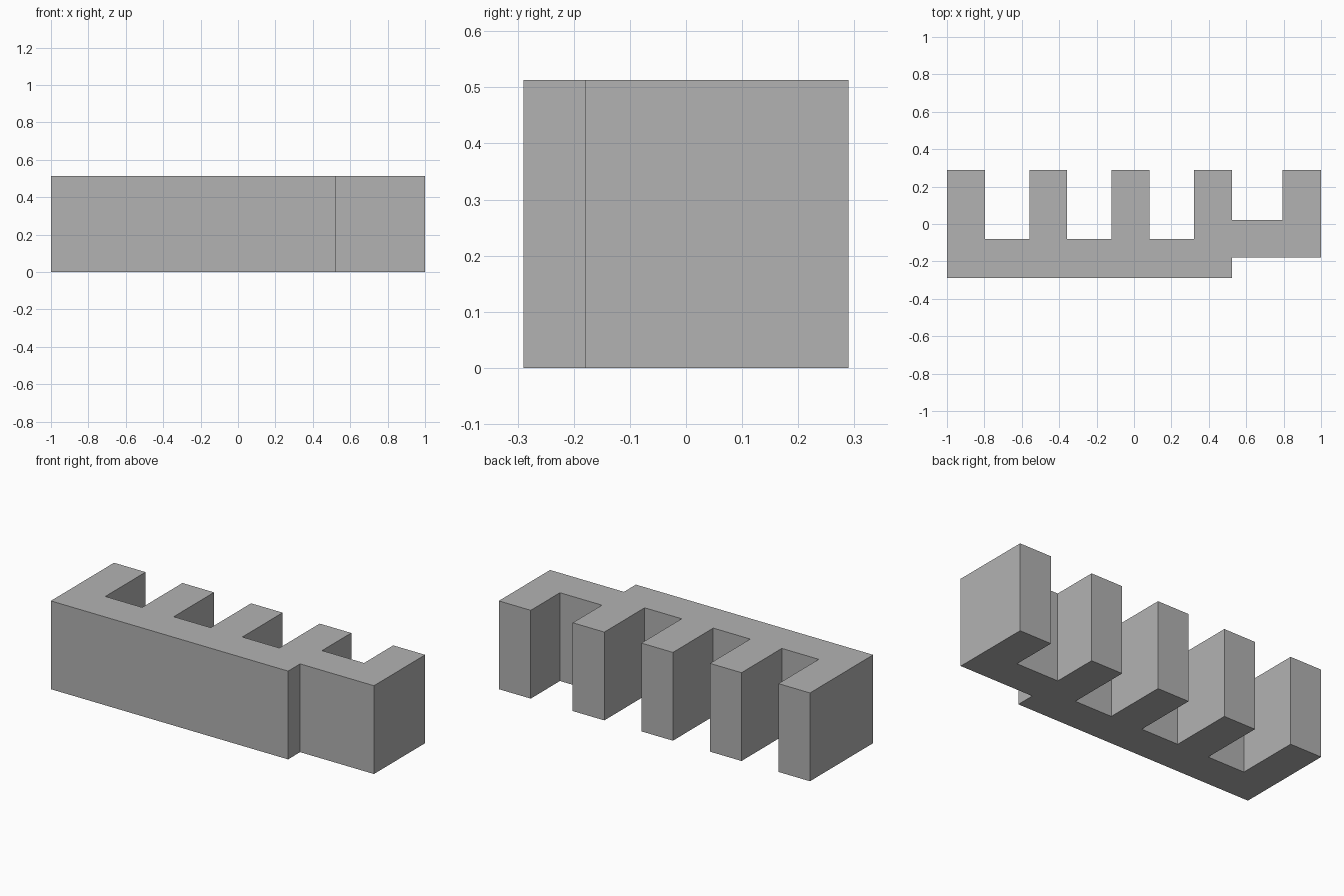
import bpy
import bmesh

cube = bpy.data.objects.get("Cube")
if cube:
    bpy.data.objects.remove(cube, do_unlink=True)

HEIGHT = 0.513
BACK, FRONT = 0.29, -0.29
TOOTH = 0.203
STEP_X, STEP_Y = 0.525, -0.18

grey = bpy.data.materials.new("plain_grey")
grey.use_nodes = True
color = (0.448, 0.448, 0.448, 1)
grey.diffuse_color = color
grey.node_tree.nodes["Principled BSDF"].inputs["Base Color"].default_value = color

# Comb outline: stepped front edge, then teeth and notches along the back
outline = [(-1, FRONT), (STEP_X, FRONT), (STEP_X, STEP_Y), (1, STEP_Y)]
tooth_starts = [0.795, 0.322, -0.119, -0.56, -1]
notch_floors = [0.022, -0.08, -0.08, -0.08]
for i, left in enumerate(tooth_starts):
    right = min(left + TOOTH, 1)
    if i == 0:
        right = 1
    else:
        outline.append((right, notch_floors[i - 1]))
    outline += [(right, BACK), (left, BACK)]
    if i < len(notch_floors):
        outline.append((left, notch_floors[i]))
# Extrude the outline into a solid
bm = bmesh.new()
base = bm.faces.new([bm.verts.new((x, y, 0)) for x, y in outline])
result = bmesh.ops.extrude_face_region(bm, geom=[base], use_keep_orig=True)
top = [g for g in result["geom"] if isinstance(g, bmesh.types.BMVert)]
bmesh.ops.translate(bm, verts=top, vec=(0, 0, HEIGHT))
bmesh.ops.recalc_face_normals(bm, faces=bm.faces)

mesh = bpy.data.meshes.new("comb_block")
bm.to_mesh(mesh)
bm.free()
mesh.materials.append(grey)
block = bpy.data.objects.new("comb_block", mesh)
bpy.context.collection.objects.link(block)
